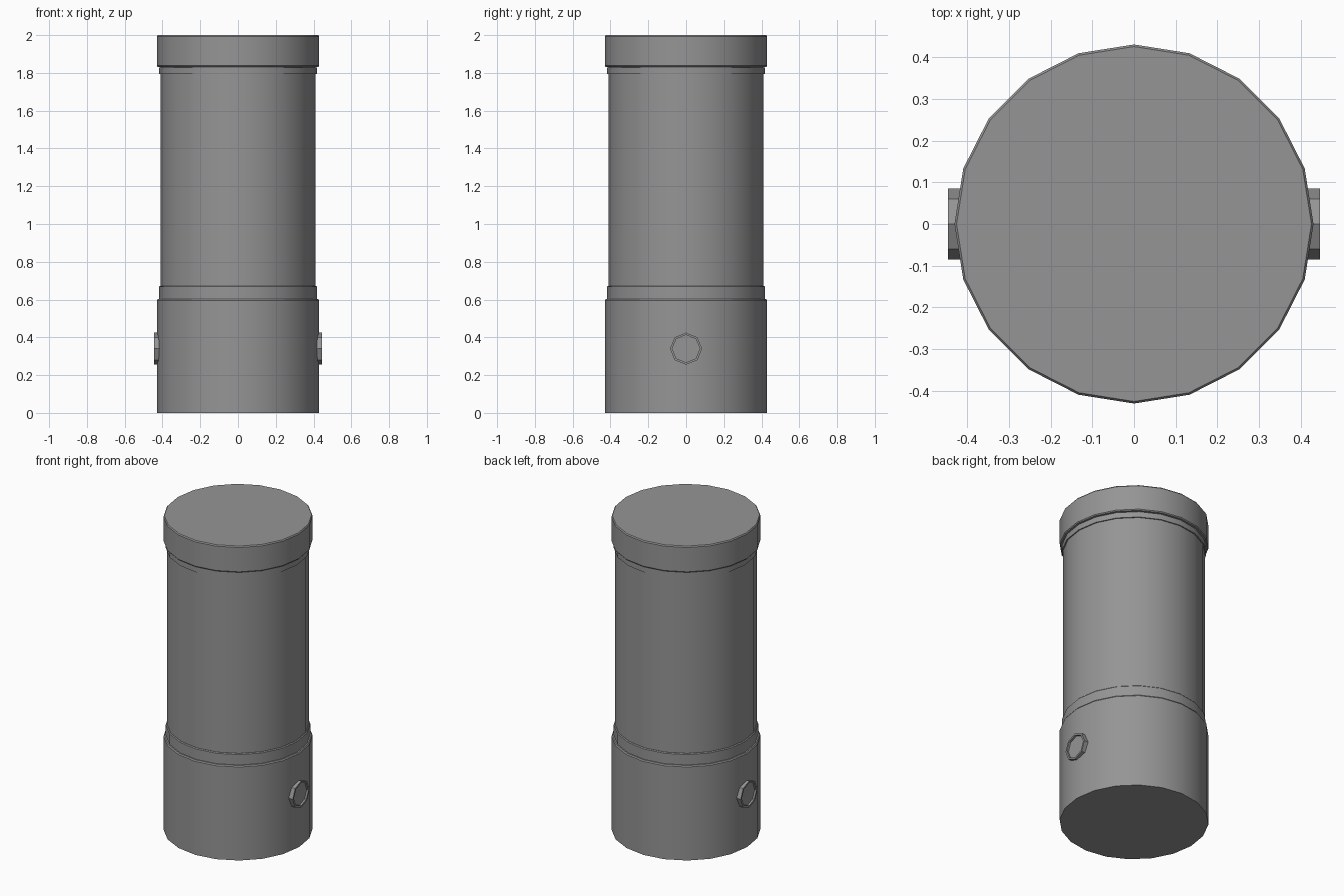
import bpy
import bmesh
from math import sin, cos, pi, radians

cube = bpy.data.objects.get("Cube")
if cube:
    bpy.data.objects.remove(cube)

# Single plain grey
grey = bpy.data.materials.new("mid_grey")
grey.use_nodes = True
colour = (0.3, 0.3, 0.3, 1)
grey.diffuse_color = colour
grey.node_tree.nodes["Principled BSDF"].inputs["Base Color"].default_value = colour


def lathe(name, profile, sides, place=lambda x, y, z: (x, y, z)):
    """Spin a (radius, height) profile into a closed solid."""
    bm = bmesh.new()
    rings = []
    for r, h in profile:
        rings.append([bm.verts.new(place(r * cos(2 * pi * i / sides), r * sin(2 * pi * i / sides), h))
                      for i in range(sides)])
    for low, high in zip(rings, rings[1:]):
        for i in range(sides):
            j = (i + 1) % sides
            bm.faces.new((low[i], low[j], high[j], high[i]))
    bm.faces.new(rings[0])
    bm.faces.new(rings[-1])
    bmesh.ops.recalc_face_normals(bm, faces=bm.faces)
    mesh = bpy.data.meshes.new(name)
    bm.to_mesh(mesh)
    bm.free()
    mesh.materials.append(grey)
    obj = bpy.data.objects.new(name, mesh)
    bpy.context.collection.objects.link(obj)
    bpy.ops.object.select_all(action="DESELECT")
    obj.select_set(True)
    bpy.context.view_layer.objects.active = obj
    bpy.ops.object.shade_smooth_by_angle(angle=radians(30))
    return obj


# Canister: base, collar, barrel, neck ring and lid stacked as closed solids
lathe("base", [(0.43, 0), (0.43, 0.595), (0.425, 0.602)], 20)
lathe("lower_collar", [(0.417, 0.59), (0.417, 0.668), (0.412, 0.673)], 20)
lathe("barrel", [(0.41, 0.58), (0.41, 1.85)], 20)
lathe("neck_ring", [(0.417, 1.793), (0.417, 1.828)], 20)
lathe("lid", [(0.425, 1.832), (0.43, 1.838), (0.43, 1.993), (0.425, 2)], 20)

# Octagonal rimmed ports on both sides
for side, name in ((1, "left_port"), (-1, "right_port")):
    lathe(name, [(0.085, 0.4), (0.085, 0.445), (0.073, 0.445), (0.073, 0.433)], 8,
          lambda x, y, h: (side * h, x, 0.34 + y))
